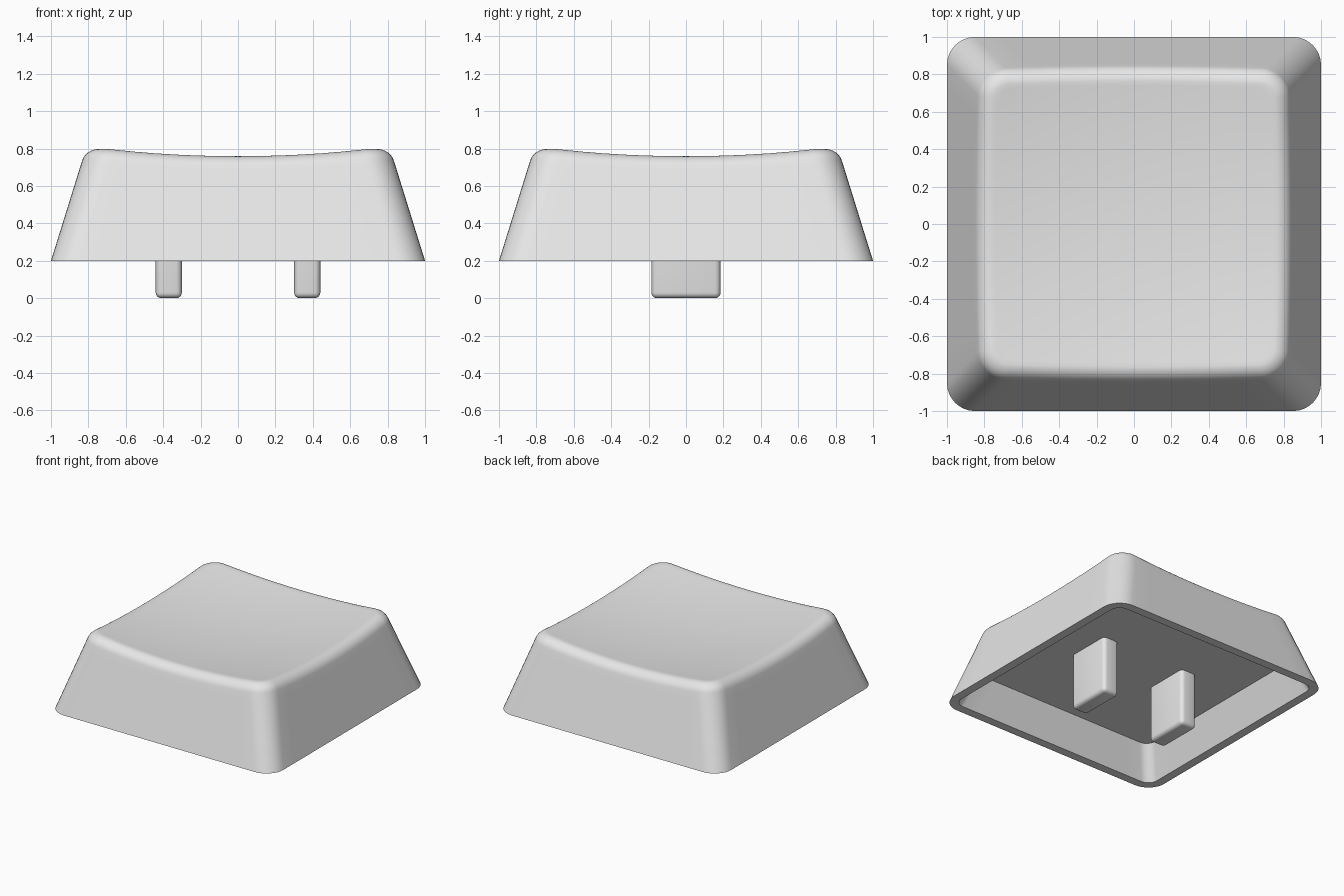
import bpy, bmesh, math

if "Cube" in bpy.data.objects:
    bpy.data.objects.remove(bpy.data.objects["Cube"])

BASE, CEILING = 0.2, 0.45      # lower rim and underside of the cap
SLOPE = 0.311                  # inward lean of the walls
FILLET = 0.085                 # rounding of the top edge
LEAN = math.atan(SLOPE)

grey = bpy.data.materials.new("light_grey")
grey.diffuse_color = (0.8, 0.8, 0.8, 1)
grey.use_nodes = True
grey.node_tree.nodes["Principled BSDF"].inputs["Base Color"].default_value = grey.diffuse_color


def ring(half, radius, corner=8, side=12):
    """Rounded square outline, always with the same number of points."""
    pts = []
    c = half - radius
    for k in range(4):
        a0 = k * math.pi / 2
        arc = [(c + radius * math.cos(t), c + radius * math.sin(t))
               for t in (math.pi / 2 * i / corner for i in range(corner + 1))]
        end = (-c, half)
        arc += [(c + (end[0] - c) * i / side, half) for i in range(1, side)]
        pts += [(x * math.cos(a0) - y * math.sin(a0),
                 x * math.sin(a0) + y * math.cos(a0)) for x, y in arc]
    return pts


def dish(x, y):
    return 0.714 + 0.078 * (x * x + y * y)


def finish(bm, name):
    bmesh.ops.recalc_face_normals(bm, faces=bm.faces)
    mesh = bpy.data.meshes.new(name)
    bm.to_mesh(mesh)
    bm.free()
    mesh.materials.append(grey)
    ob = bpy.data.objects.new(name, mesh)
    bpy.context.collection.objects.link(ob)
    bpy.ops.object.select_all(action='DESELECT')
    ob.select_set(True)
    bpy.context.view_layer.objects.active = ob
    bpy.ops.object.shade_smooth_by_angle(angle=math.radians(30))


# Key cap: one skin from the hollow underside, round the rim, up to the dished top
top = ring(0.757, 0.08)
heights = [dish(x, y) for x, y in top]
n = len(top)
loops = []
for half, radius, z in ((0.83, 0.08, CEILING), (0.93, 0.08, BASE), (1.0, 0.15, BASE)):
    loops.append([(x, y, z) for x, y in ring(half, radius)])


def skin_loop(drop, inset, radius):
    """Loop below the dished edge by drop, set in from the sloping wall."""
    pts = []
    for i, h in enumerate(heights):
        z = h - drop
        wall_z = min(z, h - FILLET * (1 - math.sin(LEAN)))
        half = 1 - SLOPE * (wall_z - BASE) - inset
        pts.append((*ring(half, radius)[i], z))
    return pts


loops.append(skin_loop(0.11, 0, 0.15))
steps = 8
for s in range(steps + 1):
    t = LEAN + (math.pi / 2 - LEAN) * s / steps
    inset = FILLET * (math.cos(LEAN) - math.cos(t))
    loops.append(skin_loop(FILLET * (1 - math.sin(t)), inset, 0.15 - 0.8 * inset))

# Dished top surface shrinking to the middle
edge = loops[-1]
for f in (0.97, 0.88, 0.76, 0.62, 0.48, 0.32, 0.16):
    loops.append([(x * f, y * f, dish(x * f, y * f) + (z - dish(x, y)) * f ** 4)
                  for x, y, z in edge])

bm = bmesh.new()
rows = [[bm.verts.new(p) for p in loop] for loop in loops]
for a, b in zip(rows, rows[1:]):
    for i in range(n):
        j = (i + 1) % n
        bm.faces.new((a[i], a[j], b[j], b[i]))
centre = bm.verts.new((0, 0, dish(0, 0)))
for i in range(n):
    bm.faces.new((rows[-1][i], rows[-1][(i + 1) % n], centre))
bm.faces.new(rows[0])
finish(bm, "key_cap")

# Two rounded prongs hanging from the underside
for side, name in ((-1, "left_prong"), (1, "right_prong")):
    bm = bmesh.new()
    bmesh.ops.create_cube(bm, size=1)
    for v in bm.verts:
        v.co = (side * 0.37 + v.co.x * 0.14, v.co.y * 0.37, (v.co.z + 0.5) * CEILING)
    bmesh.ops.delete(bm, geom=[f for f in bm.faces if f.calc_center_median().z > CEILING - 0.01],
                     context='FACES_ONLY')
    bmesh.ops.bevel(bm, geom=[e for e in bm.edges if not e.is_boundary],
                    offset=0.03, segments=4, profile=0.5, affect='EDGES')
    finish(bm, name)
